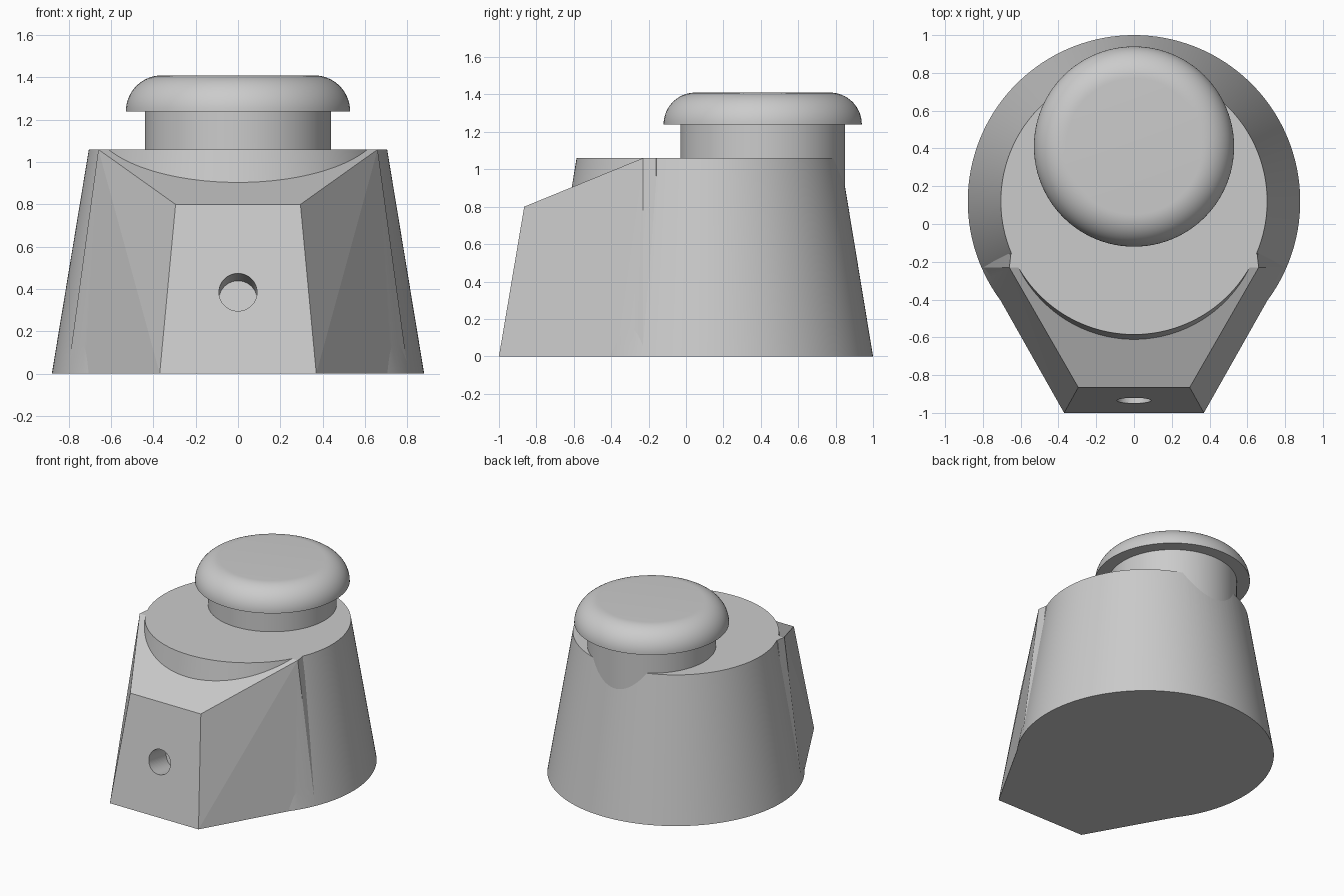
import bpy, bmesh, math
from mathutils import Matrix, Vector

cube = bpy.data.objects.get("Cube")
if cube:
    bpy.data.objects.remove(cube, do_unlink=True)

TOP = 1.06          # height of the body's flat top
BODY_Y, KNOB_Y = 0.12, 0.41

grey = bpy.data.materials.new("light_grey")
grey.use_nodes = True
grey.diffuse_color = (0.6, 0.6, 0.6, 1)
grey.node_tree.nodes["Principled BSDF"].inputs["Base Color"].default_value = (0.6, 0.6, 0.6, 1)


def make(name, bm):
    bmesh.ops.recalc_face_normals(bm, faces=bm.faces[:])
    mesh = bpy.data.meshes.new(name)
    bm.to_mesh(mesh)
    bm.free()
    mesh.materials.append(grey)
    obj = bpy.data.objects.new(name, mesh)
    bpy.context.collection.objects.link(obj)
    return obj


def cone(name, r1, r2, height, matrix, segments):
    bm = bmesh.new()
    bmesh.ops.create_cone(bm, cap_ends=True, segments=segments, radius1=r1,
                          radius2=r2, depth=height, matrix=matrix)
    return make(name, bm)


def activate(obj):
    bpy.ops.object.select_all(action="DESELECT")
    obj.select_set(True)
    bpy.context.view_layer.objects.active = obj


def combine(target, other, operation):
    activate(target)
    mod = target.modifiers.new(operation, "BOOLEAN")
    mod.operation, mod.object, mod.solver = operation, other, "EXACT"
    bpy.ops.object.modifier_apply(modifier=mod.name)
    bpy.data.objects.remove(other, do_unlink=True)


def smooth(obj, degrees):
    activate(obj)
    bpy.ops.object.shade_smooth_by_angle(angle=math.radians(degrees))


# Tapered round body
body = cone("body", 0.88, 0.705, TOP, Matrix.Translation((0, BODY_Y, TOP / 2)), 180)

# Faceted nose, mirrored half outline closed by a convex hull
half = [(0.37, -1, 0), (0.295, -0.865, 0.8),
        (0.805, -0.23, 0), (0.66, -0.23, TOP),
        (0.8, -0.16, 0), (0.652, -0.16, TOP),
        (0.4, 0.1, 0), (0.4, 0.1, TOP)]
bm = bmesh.new()
for x, y, z in half:
    for side in (1, -1):
        bm.verts.new((x * side, y, z))
bmesh.ops.convex_hull(bm, input=bm.verts[:])
nose = make("nose", bm)
combine(body, nose, "UNION")

# Stem, sunk into the body and overhanging its back slope
stem = cone("stem", 0.44, 0.44, 0.68, Matrix.Translation((0, KNOB_Y, 0.94)), 180)
combine(body, stem, "UNION")

# Blind hole square to the sloping front
tilt = math.pi / 2 - math.atan2(0.135, 0.8)
place = Matrix.Translation((0, -0.935, 0.385)) @ Matrix.Rotation(tilt, 4, "X")
hole = cone("hole_cutter", 0.09, 0.09, 0.42, place, 64)
combine(body, hole, "DIFFERENCE")
smooth(body, 3)

# Domed cap with a rounded rim and flat underside
bm = bmesh.new()
rim = 0.17
points = [(0, 1.24), (0.53, 1.24)]
for i in range(1, 17):
    a = math.pi / 2 * i / 16
    points.append((0.53 - rim + rim * math.cos(a), 1.24 + rim * math.sin(a)))
points.append((0, 1.24 + rim))
verts = [bm.verts.new((r, KNOB_Y, z)) for r, z in points]
edges = [bm.edges.new(pair) for pair in zip(verts, verts[1:])]
bmesh.ops.spin(bm, geom=verts + edges, cent=Vector((0, KNOB_Y, 0)), axis=(0, 0, 1),
               angle=2 * math.pi, steps=96)
bmesh.ops.remove_doubles(bm, verts=bm.verts[:], dist=0.0005)
cap = make("cap", bm)
smooth(cap, 30)
